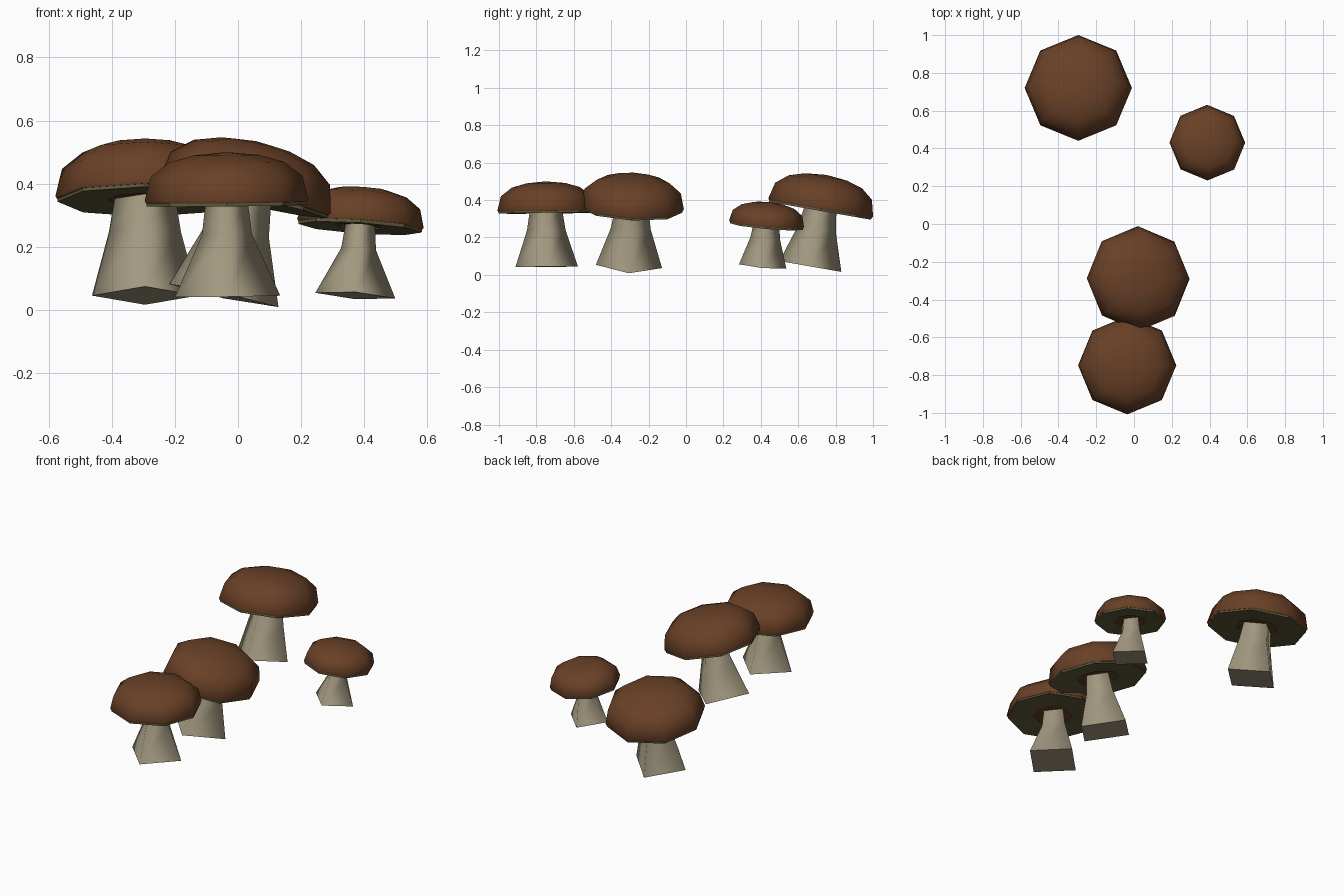
import bpy, bmesh, math
from mathutils import Vector, Matrix

if "Cube" in bpy.data.objects:
    bpy.data.objects.remove(bpy.data.objects["Cube"])


def material(name, rgb):
    m = bpy.data.materials.new(name)
    m.diffuse_color = (*rgb, 1)
    m.use_nodes = True
    m.node_tree.nodes["Principled BSDF"].inputs["Base Color"].default_value = m.diffuse_color
    return m


BROWN = material("cap_brown", (0.14, 0.052, 0.02))
OLIVE = material("gill_olive", (0.115, 0.098, 0.042))
CREAM = material("stem_cream", (0.36, 0.315, 0.215))


def loft(name, rings, sides, mat, frame, closed=False):
    """Skin rings of (x radius, y radius, z); a zero radius makes a tip."""
    bm = bmesh.new()
    loops = []
    for rx, ry, z in rings:
        if rx == 0:
            loops.append([bm.verts.new((0, 0, z))] * sides)
            continue
        loops.append([bm.verts.new((rx * math.cos(k * math.tau / sides),
                                    ry * math.sin(k * math.tau / sides), z))
                      for k in range(sides)])
    pairs = list(zip(loops, loops[1:]))
    if closed:
        pairs.append((loops[-1], loops[0]))
    for low, high in pairs:
        for k in range(sides):
            n = (k + 1) % sides
            corners = dict.fromkeys((low[k], low[n], high[n], high[k]))
            bm.faces.new(list(corners)).smooth = not closed
    # flat underside on open lofts
    if not closed:
        bm.faces.new(loops[0][::-1]).smooth = False
    bmesh.ops.recalc_face_normals(bm, faces=bm.faces)
    mesh = bpy.data.meshes.new(name)
    bm.to_mesh(mesh)
    bm.free()
    mesh.materials.append(mat)
    obj = bpy.data.objects.new(name, mesh)
    obj.matrix_world = frame
    bpy.context.collection.objects.link(obj)
    return obj


# cap outline as fractions of cap radius and cap height
CAP = [(0.985, 0.0), (1.0, 0.05), (0.925, 0.52), (0.70, 0.80), (0.40, 0.94), (0, 1.0)]


def mushroom(name, base, lean, height, foot, neck, radius, dome):
    axis = Vector((lean[0], lean[1], 1))
    turn = Vector((0, 0, 1)).rotation_difference(axis).to_matrix().to_4x4()
    frame = Matrix.Translation(base) @ turn
    nx, ny = neck
    # four-sided flared stem
    loft(name + "_stem", [(foot, foot, 0), (nx * 1.2, ny * 1.2, height * 0.66),
                          (nx, ny, height + 0.01)], 4, CREAM, frame)
    # eight-sided domed cap
    loft(name + "_cap", [(radius * r, radius * r, height + dome * z) for r, z in CAP],
         8, BROWN, frame)
    # gill ring under the cap, leaving a brown collar round the stem
    outer, inner = radius * 0.975, radius * 0.42
    loft(name + "_gills", [(outer, outer, height - 0.01), (outer, outer, height + 0.004),
                           (inner, inner, height + 0.004), (inner, inner, height - 0.004)],
         8, OLIVE, frame, closed=True)


mushroom("back_mushroom", (-0.295, 0.665, 0.045), (0.0, 0.175), 0.312,
         0.168, (0.095, 0.085), 0.284, 0.185)
mushroom("small_mushroom", (0.372, 0.41, 0.045), (0.07, 0.09), 0.225,
         0.127, (0.046, 0.067), 0.201, 0.122)
mushroom("leaning_mushroom", (-0.045, -0.305, 0.045), (0.21, 0.05), 0.318,
         0.177, (0.085, 0.088), 0.278, 0.183)
mushroom("front_mushroom", (-0.033, -0.745, 0.043), (-0.01, -0.01), 0.297,
         0.167, (0.066, 0.086), 0.260, 0.160)
